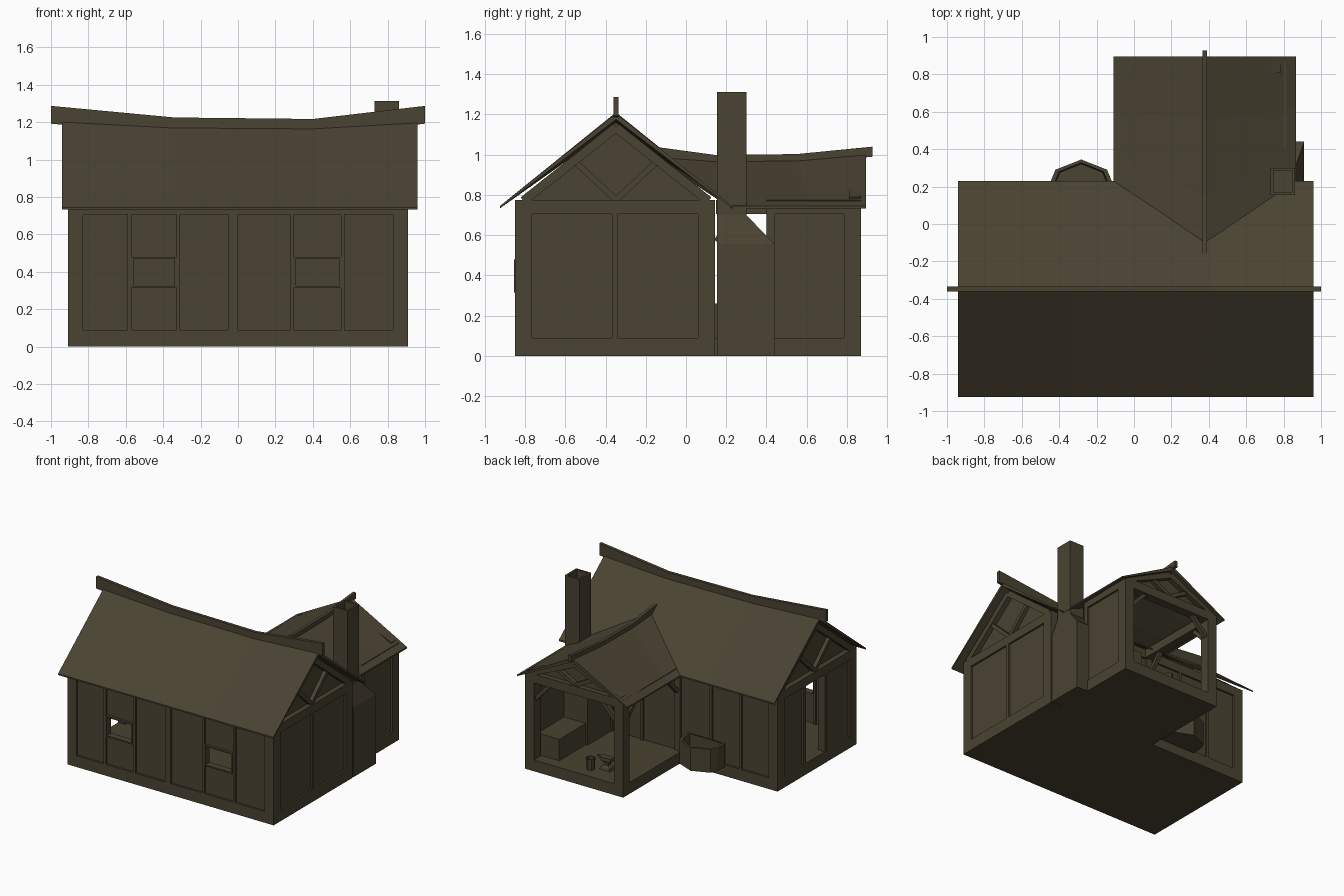
import bpy, bmesh, math
from mathutils import Vector

if "Cube" in bpy.data.objects:
    bpy.data.objects.remove(bpy.data.objects["Cube"])

mat = bpy.data.materials.new("weathered_brown")
mat.diffuse_color = (0.068, 0.056, 0.032, 1)
mat.use_nodes = True
mat.node_tree.nodes["Principled BSDF"].inputs["Base Color"].default_value = mat.diffuse_color


def mesh(name, verts, faces):
    bm = bmesh.new()
    vs = [bm.verts.new(v) for v in verts]
    for f in faces:
        bm.faces.new([vs[i] for i in f])
    bmesh.ops.recalc_face_normals(bm, faces=bm.faces)
    me = bpy.data.meshes.new(name)
    bm.to_mesh(me)
    bm.free()
    me.materials.append(mat)
    ob = bpy.data.objects.new(name, me)
    bpy.context.collection.objects.link(ob)
    return ob


def loft(name, rings, cap=True):
    """Skin closed rings of equal length."""
    n = len(rings[0])
    verts = [v for r in rings for v in r]
    faces = [(k*n+i, k*n+(i+1) % n, (k+1)*n+(i+1) % n, (k+1)*n+i)
             for k in range(len(rings)-1) for i in range(n)]
    if cap:
        faces += [tuple(range(n)), tuple(range((len(rings)-1)*n, len(rings)*n))]
    return mesh(name, verts, faces)


def rect(x0, x1, y0, y1, z):
    return [(x0, y0, z), (x1, y0, z), (x1, y1, z), (x0, y1, z)]


def box(name, x0, x1, y0, y1, z0, z1):
    return loft(name, [rect(x0, x1, y0, y1, z0), rect(x0, x1, y0, y1, z1)])


def wbox(name, P, u0, u1, d0, d1, z0, z1):
    """Box in wall coordinates: along, depth inward, height."""
    a, b = P(u0, d0, z0), P(u1, d1, z1)
    (x0, x1), (y0, y1), (zz0, zz1) = [sorted(c) for c in zip(a, b)]
    return box(name, x0, x1, y0, y1, zz0, zz1)


def bar(name, P, a, b, w, d0, d1):
    """Slanted timber lying in a wall plane, from a to b (along, height)."""
    a, b = Vector(a), Vector(b)
    t = (b - a).normalized()
    n = Vector((-t.y, t.x)) * w / 2
    q = [a - n, b - n, b + n, a + n]
    return loft(name, [[P(v.x, d, v.y) for v in q] for d in (d0, d1)])


LO, HI, TOP = 0.09, 0.705, 0.775
front = lambda u, d, z: (u, -0.85 + d, z)
back = lambda u, d, z: (u, 0.145 - d, z)
left = lambda u, d, z: (-0.91 + d, u, z)
right = lambda u, d, z: (0.91 - d, u, z)
wing_right = lambda u, d, z: (0.812 - d, u, z)
wing_left = lambda u, d, z: (-0.055 + d, u, z)
wing_back = lambda u, d, z: (u, 0.87 - d, z)


def wall(name, P, posts, holes={}):
    """Posts, top plate and recessed panels; holes maps bay -> (z0, z1)."""
    for a, b in posts:
        wbox(name + "_post", P, a, b, 0, 0.06, LO, HI)
    wbox(name + "_plate", P, posts[0][0], posts[-1][1], 0, 0.07, HI, TOP)
    for i in range(len(posts) - 1):
        a, b = posts[i][1], posts[i+1][0]
        z0, z1 = holes.get(i, (HI, HI))
        for p, q in ((LO, z0), (z1, HI)):
            if q - p > 0.001:
                wbox(name + "_panel", P, a, b, 0.015, 0.045, p, q)


# Foundations
box("house_base", -0.91, 0.91, -0.85, 0.145, 0, LO)
box("wing_base", -0.055, 0.812, 0.145, 0.87, 0, LO)

# Timber-framed walls
long_posts = [(-0.91, -0.83), (-0.59, -0.57), (-0.33, -0.31), (-0.05, 0.0),
              (0.28, 0.30), (0.55, 0.57), (0.83, 0.91)]
wall("front_wall", front, long_posts, {1: (0.32, 0.475), 4: (0.32, 0.475)})
wall("rear_wall", back, long_posts)
wall("right_wall", right, [(-0.85, -0.765), (-0.365, -0.34), (0.06, 0.145)])
wall("left_wall", left, [(-0.85, -0.765), (-0.48, -0.45), (-0.21, -0.18), (0.06, 0.145)],
     {1: (LO, HI)})
wall("wing_wall", wing_right, [(0.40, 0.44), (0.785, 0.87)])

# Window frames
for a, b in ((-0.57, -0.33), (0.30, 0.55)):
    for z in (0.315, 0.47):
        wbox("window_rail", front, a, b, -0.006, 0.05, z, z + 0.01)
    for u in (a, b - 0.01):
        wbox("window_jamb", front, u, u + 0.01, -0.006, 0.05, 0.325, 0.47)

# Open wing: corner post, plates and knee braces
wbox("wing_corner_post", wing_back, -0.055, 0.025, 0, 0.08, LO, HI)
wbox("wing_corner_post", wing_back, 0.732, 0.812, 0, 0.08, LO, HI)
wbox("wing_tie_beam", wing_back, -0.055, 0.812, 0, 0.07, HI, TOP)
wbox("wing_side_plate", wing_left, 0.15, 0.87, 0, 0.07, HI, TOP)
for P, a, b in ((wing_back, 0.02, 0.737), (wing_left, 0.15, 0.795)):
    bar("knee_brace", P, (a, 0.57), (a + 0.13, 0.71), 0.03, 0.02, 0.05)
    bar("knee_brace", P, (b, 0.57), (b - 0.13, 0.71), 0.03, 0.02, 0.05)


def gable(name, P, c, half, apex):
    """Recessed triangle with rafters and V struts."""
    tri = [(c - half + 0.02, TOP - 0.01), (c + half - 0.02, TOP - 0.01), (c, apex)]
    loft(name + "_infill", [[P(u, d, z) for u, z in tri] for d in (0.04, 0.055)])
    for s in (-1, 1):
        bar(name + "_rafter", P, (c + s*(half - 0.03), TOP - 0.005), (c, apex - 0.025), 0.045, 0, 0.06)
        bar(name + "_strut", P, (c, TOP), (c + s*half*0.42, TOP + (apex-TOP)*0.5), 0.03, 0.01, 0.045)


gable("left_gable", left, -0.348, 0.49, 1.16)
gable("right_gable", right, -0.348, 0.49, 1.16)
gable("wing_gable", wing_back, 0.378, 0.43, 0.97)


def roof(name, sections):
    """Each section: (eave, ridge, eave) points; underside follows below."""
    rings = []
    for a, r, b in sections:
        dn = lambda p, t: (p[0], p[1], p[2] - t)
        rings.append([a, r, b, dn(b, 0.012), dn(r, 0.03), dn(a, 0.012)])
    return loft(name, rings)


# Sagging roofs
roof("main_roof", [((x, -0.925, 0.745), (x, -0.348, z), (x, 0.23, 0.745))
                   for x, z in ((-0.94, 1.21), (-0.34, 1.178), (0.4, 1.173), (0.96, 1.205))])
roof("wing_roof", [((-0.11, ye, 0.745), (0.378, y, z), (0.865, ye, 0.745))
                   for y, ye, z in ((-0.12, 0.225, 0.99), (0.15, 0.38, 0.97),
                                    (0.55, 0.62, 0.975), (0.895, 0.895, 1.005))])

# Ridge beams
loft("main_ridge_beam", [[(x, -0.36, z - 0.095), (x, -0.335, z - 0.095), (x, -0.335, z), (x, -0.36, z)]
                         for x, z in ((-1, 1.287), (-0.34, 1.225), (0.4, 1.217), (1, 1.287))])
loft("wing_ridge_beam", [[(0.366, y, z - 0.05), (0.39, y, z - 0.05), (0.39, y, z), (0.366, y, z)]
                         for y, z in ((-0.16, 1.04), (0.15, 0.998), (0.55, 1.003), (0.928, 1.04))])

# Chimney: wide hearth base, sloped shoulders, hollow stack
loft("chimney", [rect(0.56, 0.91, 0.155, 0.44, 0), rect(0.56, 0.91, 0.155, 0.44, 0.555),
                 rect(0.73, 0.86, 0.155, 0.30, 0.70), rect(0.73, 0.86, 0.155, 0.30, 1.312),
                 rect(0.745, 0.845, 0.17, 0.285, 1.312), rect(0.745, 0.845, 0.17, 0.285, 1.2)])

# Workbench hearth
box("forge_bench", 0.576, 0.77, 0.44, 0.776, LO, 0.26)


def arc(r, z, cx, cy, n):
    return [(cx + r*math.cos(2*math.pi*i/n), cy + r*math.sin(2*math.pi*i/n), z) for i in range(n)]


# Bucket
loft("bucket", [arc(0.03, LO, 0.31, 0.76, 8), arc(0.036, 0.18, 0.31, 0.76, 8),
                arc(0.029, 0.18, 0.31, 0.76, 8), arc(0.026, 0.11, 0.31, 0.76, 8)])

# Anvil
loft("anvil_body", [rect(0.21 - a, 0.21 + a, 0.69 - b, 0.69 + b, z) for a, b, z in
                    ((0.045, 0.035, LO), (0.04, 0.03, 0.11), (0.018, 0.016, 0.125),
                     (0.018, 0.016, 0.145), (0.045, 0.025, 0.16), (0.045, 0.025, 0.185))])
loft("anvil_horn", [[(0.255, 0.67, 0.16), (0.255, 0.71, 0.16), (0.255, 0.71, 0.185), (0.255, 0.67, 0.185)],
                    [(0.30, 0.687, 0.178), (0.30, 0.693, 0.178), (0.30, 0.693, 0.184), (0.30, 0.687, 0.184)]])

# Faceted basin hung on the rear wall
plan = [(-0.165, 0.0), (-0.163, 0.085), (-0.138, 0.145), (0, 0.2), (0.138, 0.145), (0.163, 0.085), (0.165, 0.0)]
ring = lambda s, z, dy=0: [(-0.282 + u*s, 0.145 + dy + v*s, z) for u, v in plan]
loft("wall_basin", [ring(1, 0.075), ring(1, 0.26), ring(0.86, 0.26, 0.01), ring(0.82, 0.15, 0.012)])
